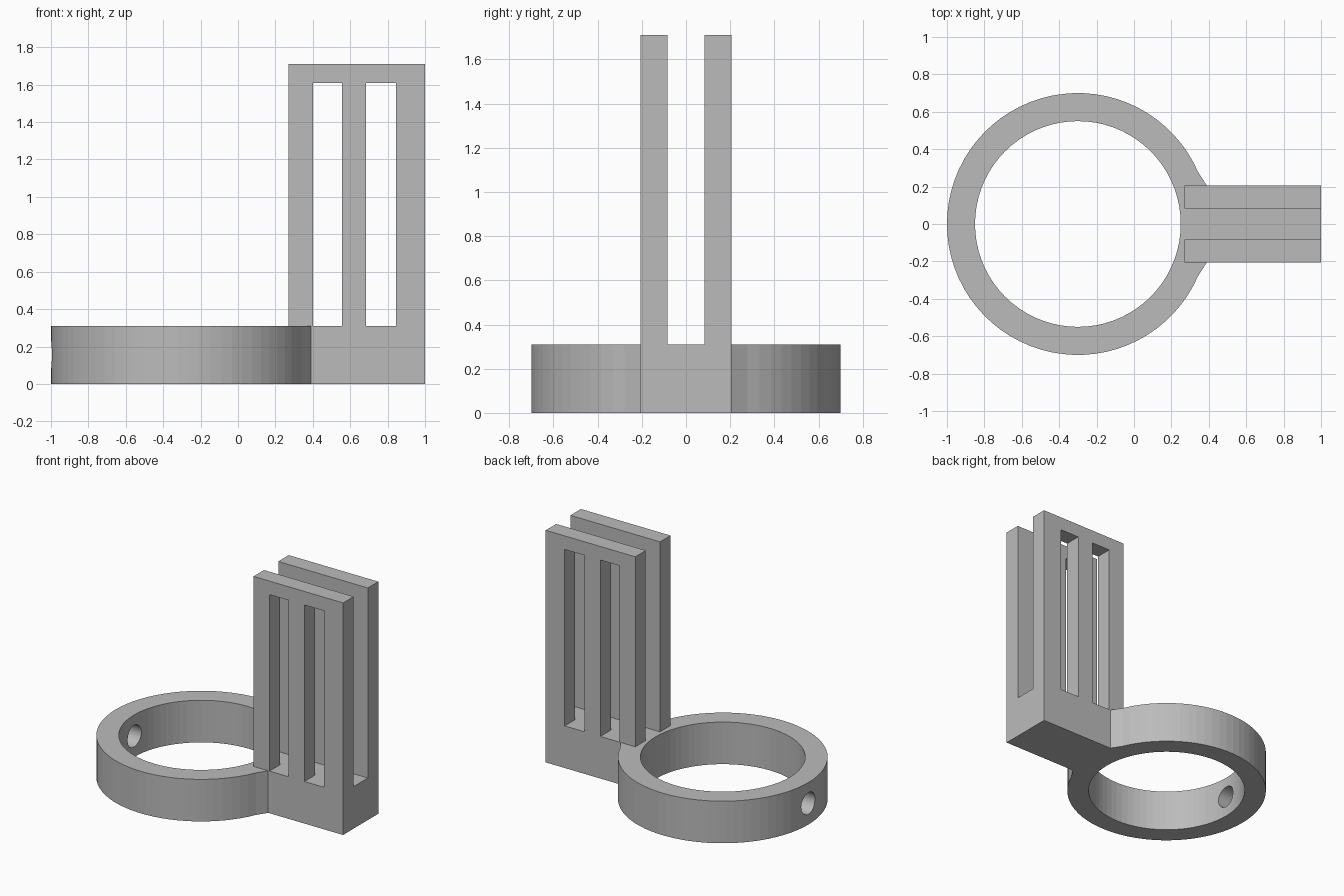
import bpy, bmesh, math

if "Cube" in bpy.data.objects:
    bpy.data.objects.remove(bpy.data.objects["Cube"])

R_OUT, R_IN, CX = 0.70, 0.55, -0.30
BASE_H, TOP, HALF_W = 0.31, 1.71, 0.205
SEG = 72

grey = bpy.data.materials.new("plain_grey")
grey.diffuse_color = (0.5, 0.5, 0.5, 1)
grey.use_nodes = True
grey.node_tree.nodes["Principled BSDF"].inputs["Base Color"].default_value = grey.diffuse_color


def prism(name, outline, offset):
    """Closed solid from an outline of 3D points swept along offset."""
    bm = bmesh.new()
    face = bm.faces.new([bm.verts.new(p) for p in outline])
    out = bmesh.ops.extrude_face_region(bm, geom=[face])
    verts = [g for g in out["geom"] if isinstance(g, bmesh.types.BMVert)]
    bmesh.ops.translate(bm, verts=verts, vec=offset)
    bmesh.ops.recalc_face_normals(bm, faces=bm.faces)
    mesh = bpy.data.meshes.new(name)
    bm.to_mesh(mesh)
    bm.free()
    mesh.materials.append(grey)
    obj = bpy.data.objects.new(name, mesh)
    bpy.context.collection.objects.link(obj)
    return obj


def arc(radius, a0, a1, n, z):
    return [(CX + radius * math.cos(a0 + (a1 - a0) * i / n),
             radius * math.sin(a0 + (a1 - a0) * i / n), z) for i in range(n + 1)]


def boolean(target, tool, operation):
    mod = target.modifiers.new(tool.name, "BOOLEAN")
    mod.object, mod.operation, mod.solver = tool, operation, "EXACT"
    tool.hide_render = True
    bpy.context.view_layer.objects.active = target
    bpy.ops.object.modifier_apply(modifier=mod.name)
    bpy.data.objects.remove(tool)


# Base: round collar outline running into the square mounting block
start = math.radians(23.5)
outline = arc(R_OUT, start, 2 * math.pi - start, SEG - 8, 0)
outline += [(0.39, -HALF_W, 0), (1, -HALF_W, 0), (1, HALF_W, 0), (0.39, HALF_W, 0)]
base = prism("collar_with_twin_frames", outline, (0, 0, BASE_H))

# Collar bore
bore = prism("bore_cutter", arc(R_IN, 0, 2 * math.pi, SEG, -0.1)[:-1], (0, 0, 0.6))
boolean(base, bore, "DIFFERENCE")

# Screw hole through the collar wall opposite the block
hole = [(-1.1, 0.08 * math.cos(t), BASE_H / 2 + 0.08 * math.sin(t))
        for t in (2 * math.pi * i / 32 for i in range(32))]
boolean(base, prism("screw_hole_cutter", hole, (0.4, 0, 0)), "DIFFERENCE")

# Upright frames: three legs under a top rail, one on each side of the gap
legs = [(0.27, 0.40), (0.555, 0.685), (0.845, 1.0)]
RAIL = 1.61
comb = [(0.27, TOP)]
for i, (x0, x1) in enumerate(legs):
    if i:
        comb.append((x0, RAIL))
    comb += [(x0, BASE_H), (x1, BASE_H)]
    if i < 2:
        comb.append((x1, RAIL))
comb.append((1.0, TOP))
for name, y in (("front_frame", -HALF_W), ("back_frame", 0.083)):
    frame = prism(name, [(x, y, z) for x, z in comb], (0, HALF_W - 0.083, 0))
    boolean(base, frame, "UNION")
